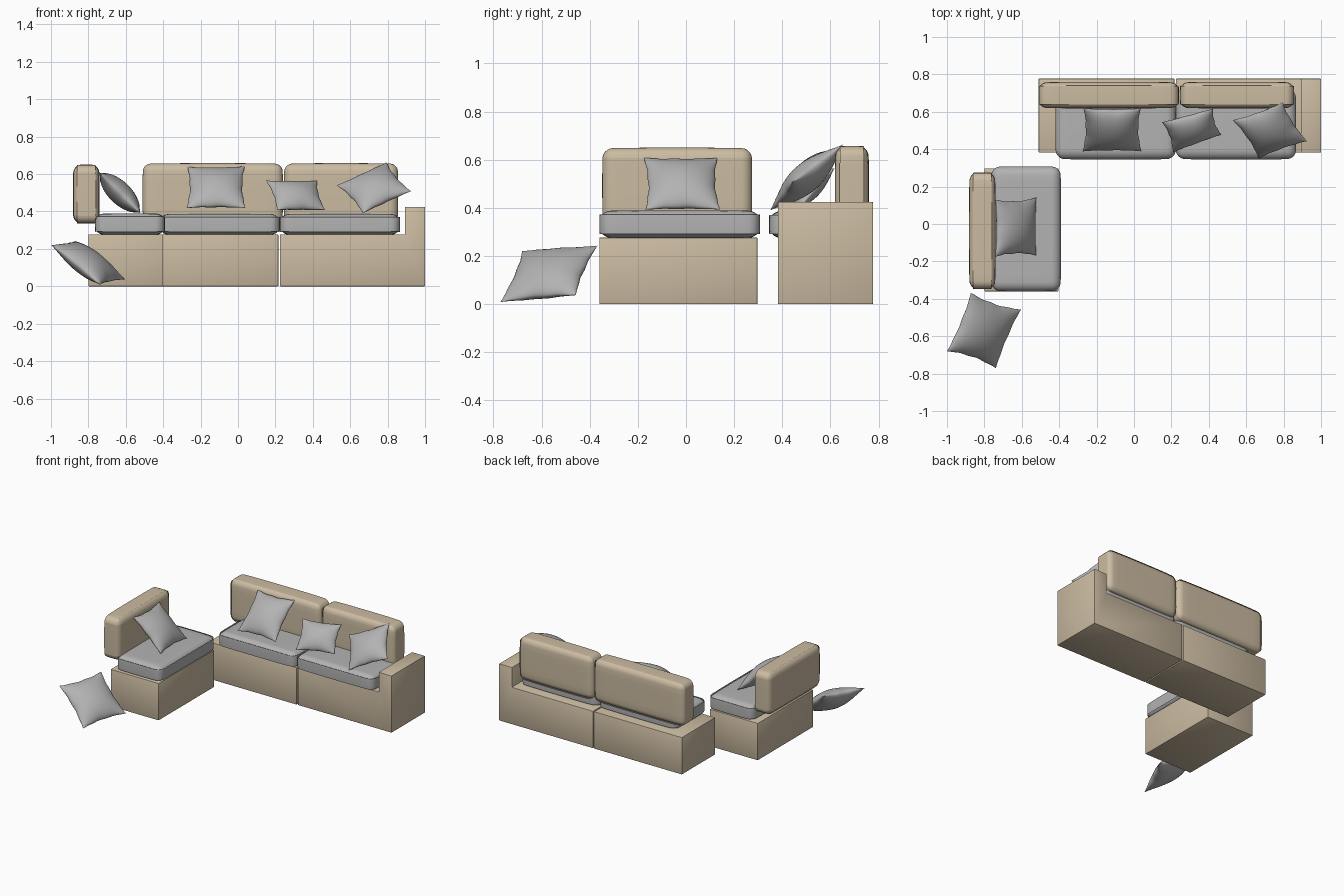
import bpy, bmesh, math
from mathutils import Vector

if "Cube" in bpy.data.objects:
    bpy.data.objects.remove(bpy.data.objects["Cube"])


def material(name, rgb):
    m = bpy.data.materials.new(name)
    m.diffuse_color = (*rgb, 1)
    m.use_nodes = True
    m.node_tree.nodes["Principled BSDF"].inputs["Base Color"].default_value = m.diffuse_color
    return m


TAN = material("tan_fabric", (0.60, 0.50, 0.36))
GREY = material("grey_fabric", (0.45, 0.45, 0.45))


def finish(bm, name, mat, angle=None):
    bmesh.ops.recalc_face_normals(bm, faces=bm.faces)
    me = bpy.data.meshes.new(name)
    bm.to_mesh(me)
    bm.free()
    me.materials.append(mat)
    ob = bpy.data.objects.new(name, me)
    bpy.context.collection.objects.link(ob)
    if angle:
        bpy.ops.object.select_all(action='DESELECT')
        ob.select_set(True)
        bpy.context.view_layer.objects.active = ob
        bpy.ops.object.shade_smooth_by_angle(angle=math.radians(angle))
    return ob


def base(name, profile, y0, y1):
    """Front outline in x, z extruded along y, with a tiny edge rounding."""
    bm = bmesh.new()
    f = bm.faces.new([bm.verts.new((x, y0, z)) for x, z in profile])
    r = bmesh.ops.extrude_face_region(bm, geom=[f])
    for v in r['geom']:
        if isinstance(v, bmesh.types.BMVert):
            v.co.y = y1
    bmesh.ops.recalc_face_normals(bm, faces=bm.faces)
    bmesh.ops.bevel(bm, geom=bm.edges[:], offset=0.004, segments=2,
                    profile=0.5, affect='EDGES')
    return finish(bm, name, TAN, 30)


def cushion(name, lo, hi, mat, radius):
    """Rounded, slightly puffed box between two corners."""
    lo, hi = Vector(lo), Vector(hi)
    c, h = (lo + hi) / 2, (hi - lo) / 2
    bm = bmesh.new()
    bmesh.ops.create_cube(bm, size=2)
    bmesh.ops.subdivide_edges(bm, edges=bm.edges[:], cuts=7, use_grid_fill=True)
    for v in bm.verts:
        v.co = Vector(v.co[i] * h[i] for i in range(3))
    bm.normal_update()
    sharp = [e for e in bm.edges if e.calc_face_angle(0) > 1]
    bmesh.ops.bevel(bm, geom=sharp, offset=radius, segments=5,
                    profile=0.5, affect='EDGES', clamp_overlap=False)
    bmesh.ops.remove_doubles(bm, verts=bm.verts[:], dist=0.0005)
    for v in bm.verts:
        n = [v.co[i] / h[i] for i in range(3)]
        out = []
        for i in range(3):
            a, b = n[(i + 1) % 3], n[(i + 2) % 3]
            shrink = min(0.007, 0.1 * h[i]) * (a ** 4 + b ** 4) / 2
            out.append(v.co[i] - n[i] * shrink)
        v.co = Vector(out) + c
    return finish(bm, name, mat, 60)


def pillow(name, corners, thick=0.12, n=22):
    """Pinched throw pillow spanning four corners in order around the edge."""
    a, b, c, d = (Vector(p) for p in corners)
    normal = (c - a).cross(d - b).normalized()
    bm = bmesh.new()
    for side in (1, -1):
        grid = []
        for i in range(n + 1):
            row = []
            for j in range(n + 1):
                u = math.sin(math.pi / 2 * (2 * i / n - 1))
                v = math.sin(math.pi / 2 * (2 * j / n - 1))
                hgt = max(0, (1 - u * u) * (1 - v * v)) ** 0.58 * thick / 2
                # edges drawn in between the corners, with a soft ripple
                pu = u * (1 - 0.10 * (1 - v * v) - 0.014 * math.sin(9 * v) * u * u * (1 - v * v))
                pv = v * (1 - 0.10 * (1 - u * u) - 0.014 * math.sin(9 * u) * v * v * (1 - u * u))
                s, t = (pu + 1) / 2, (pv + 1) / 2
                p = (a * (1 - s) + b * s) * (1 - t) + (d * (1 - s) + c * s) * t
                row.append(bm.verts.new(p + normal * hgt * side))
            grid.append(row)
        for i in range(n):
            for j in range(n):
                bm.faces.new((grid[i][j], grid[i + 1][j],
                              grid[i + 1][j + 1], grid[i][j + 1]))
    bmesh.ops.remove_doubles(bm, verts=bm.verts[:], dist=0.00005)
    return finish(bm, name, GREY, 70)


def rect(x0, x1, z1):
    return [(x0, 0), (x1, 0), (x1, z1), (x0, z1)]


# Bases: side seat, middle section, end section with its armrest
base("side_base", rect(-0.80, -0.403, 0.277), -0.36, 0.297)
base("middle_base", rect(-0.51, 0.216, 0.277), 0.382, 0.777)
base("armrest_base", [(0.224, 0), (1.0, 0), (1.0, 0.425), (0.893, 0.425),
                      (0.893, 0.277), (0.224, 0.277)], 0.382, 0.777)

# Seat cushions
cushion("side_seat", (-0.765, -0.36, 0.274), (-0.39, 0.308, 0.39), GREY, 0.045)
cushion("middle_seat", (-0.42, 0.345, 0.274), (0.224, 0.725, 0.388), GREY, 0.045)
cushion("end_seat", (0.224, 0.345, 0.274), (0.867, 0.725, 0.388), GREY, 0.045)

# Back cushions
cushion("side_back", (-0.882, -0.348, 0.335), (-0.74, 0.275, 0.65), TAN, 0.04)
cushion("middle_back", (-0.51, 0.618, 0.335), (0.24, 0.76, 0.658), TAN, 0.04)
cushion("end_back", (0.246, 0.618, 0.335), (0.856, 0.76, 0.658), TAN, 0.04)

# Throw pillows
pillow("side_pillow", [(-0.742, -0.175, 0.608), (-0.742, 0.13, 0.608),
                       (-0.522, 0.142, 0.392), (-0.522, -0.168, 0.392)])
pillow("middle_pillow", [(-0.27, 0.62, 0.638), (0.036, 0.62, 0.642),
                         (0.04, 0.388, 0.418), (-0.275, 0.388, 0.418)])
pillow("small_pillow", [(0.15, 0.545, 0.565), (0.422, 0.617, 0.565),
                        (0.466, 0.478, 0.407), (0.208, 0.382, 0.407)], 0.10)
pillow("end_pillow", [(0.528, 0.555, 0.54), (0.793, 0.652, 0.663),
                      (0.925, 0.443, 0.508), (0.668, 0.35, 0.39)])
pillow("floor_pillow", [(-0.872, -0.368, 0.243), (-0.604, -0.457, 0.037),
                        (-0.738, -0.772, 0.008), (-1.0, -0.68, 0.222)], 0.13)
